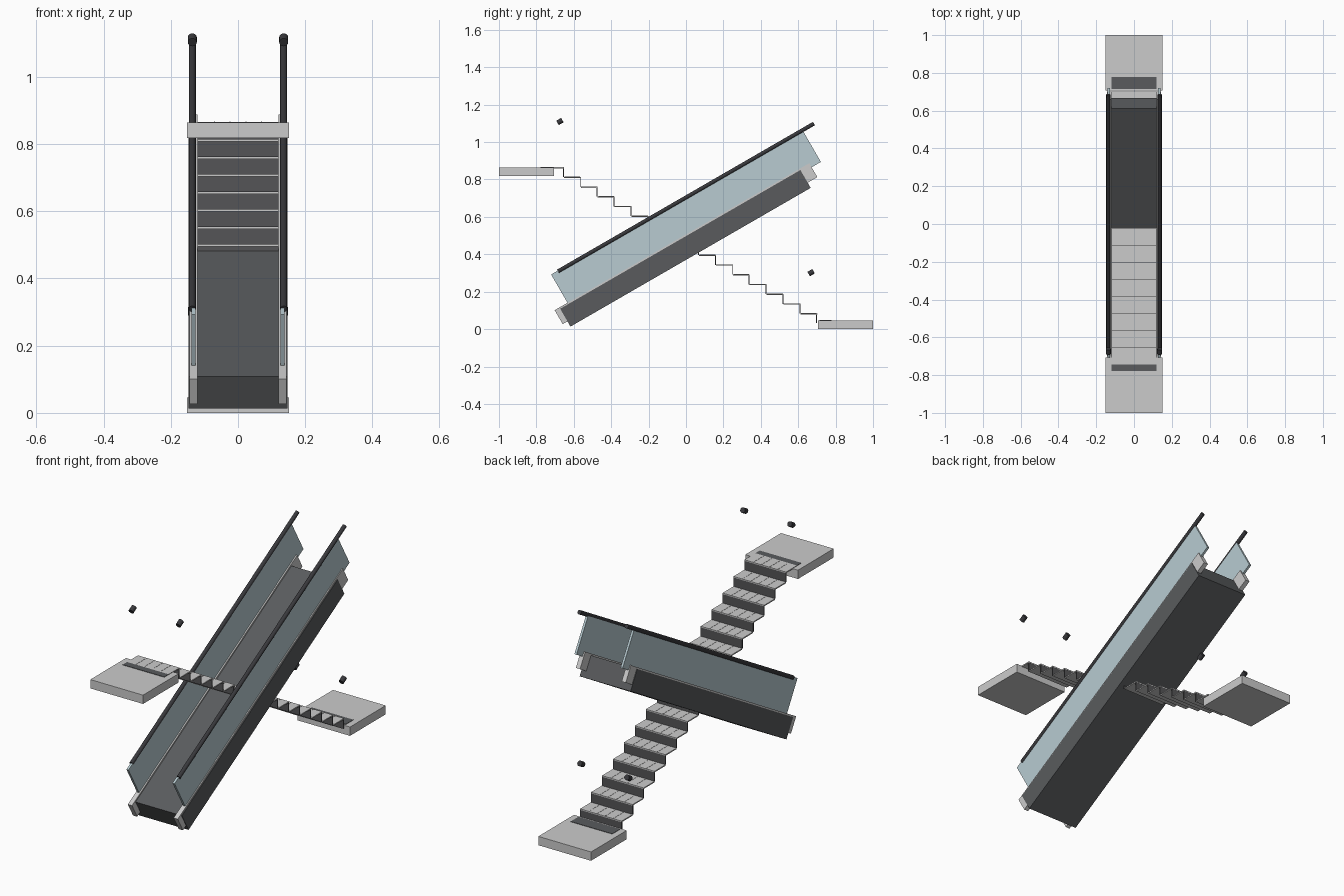
import bpy, math
from mathutils import Matrix, Vector

if "Cube" in bpy.data.objects:
    bpy.data.objects.remove(bpy.data.objects["Cube"])

SLOPE = math.radians(30)


def material(name, rgb):
    m = bpy.data.materials.new(name)
    m.diffuse_color = (*rgb, 1)
    m.use_nodes = True
    m.node_tree.nodes["Principled BSDF"].inputs["Base Color"].default_value = m.diffuse_color
    return m


DARK = material("dark_metal", (0.10, 0.105, 0.11))
RISER = material("riser_metal", (0.09, 0.09, 0.095))
GLASS = material("glass", (0.48, 0.60, 0.64))
RUBBER = material("rubber", (0.04, 0.04, 0.045))
LIGHT = material("light_metal", (0.55, 0.55, 0.57))


def box(name, centre, size, mat, tilt=0.0):
    bpy.ops.mesh.primitive_cube_add(size=1)
    o = bpy.context.object
    o.name = name
    o.data.transform(Matrix.Diagonal((*size, 1)))
    o.location = centre
    o.rotation_euler.x = tilt
    o.data.materials.append(mat)
    return o


def rod(name, centre, radius, length):
    # cylinder running along the balustrade slope
    bpy.ops.mesh.primitive_cylinder_add(vertices=16, radius=radius, depth=length)
    o = bpy.context.object
    o.name = name
    o.data.transform(Matrix.Rotation(math.radians(90), 4, 'X'))
    o.location = centre
    o.rotation_euler.x = SLOPE
    o.data.materials.append(RUBBER)
    bpy.ops.object.shade_smooth_by_angle()
    return o


# sloping truss body
box("truss", (0, -0.003, 0.434), (0.294, 1.483, 0.11), DARK, SLOPE)

# balustrades on both sides
for side, s in (("left", -1), ("right", 1)):
    box(f"skirt_{side}", (s * 0.132, 0, 0.459), (0.024, 1.572, 0.086), LIGHT, SLOPE)
    box(f"glass_panel_{side}", (s * 0.133, 0, 0.595), (0.012, 1.55, 0.20), GLASS, SLOPE)
    rod(f"handrail_{side}", (s * 0.136, 0, 0.706), 0.0105, 1.58)
    rod(f"handrail_end_upper_{side}", (s * 0.136, -0.674, 1.112), 0.0135, 0.03)
    rod(f"handrail_end_lower_{side}", (s * 0.136, 0.669, 0.304), 0.0135, 0.03)

# landings and comb plates
for end, s, top in (("upper", -1, 0.866), ("lower", 1, 0.048)):
    box(f"landing_{end}", (0, s * 0.853, top - 0.023), (0.304, 0.294, 0.046), LIGHT)
    box(f"comb_plate_{end}", (0, s * 0.747, top), (0.24, 0.064, 0.004), DARK)

# stair run: thin treads with cleats, and risers below each front edge
COUNT, RUN, RISE = 16, 0.0903, 0.0521
for i in range(COUNT):
    y0 = -0.743 + i * RUN
    z = 0.868 - i * RISE
    box(f"tread_{i}", (0, y0 + RUN / 2, z - 0.003), (0.24, RUN, 0.006), LIGHT)
    box(f"riser_{i}", (0, y0 + RUN - 0.003, z - 0.006 - RISE / 2 + 0.003),
        (0.24, 0.005, RISE - 0.004), RISER)
    for k in range(4):
        box(f"cleat_{i}_{k}", (-0.07 + k * 0.0467, y0 + RUN / 2, z),
            (0.003, RUN - 0.006, 0.002), LIGHT)

# rest the lowest point on the ground
bpy.context.view_layer.update()
objs = list(bpy.context.scene.objects)
low = min((o.matrix_world @ Vector(c)).z for o in objs for c in o.bound_box)
for o in objs:
    o.location.z -= low
